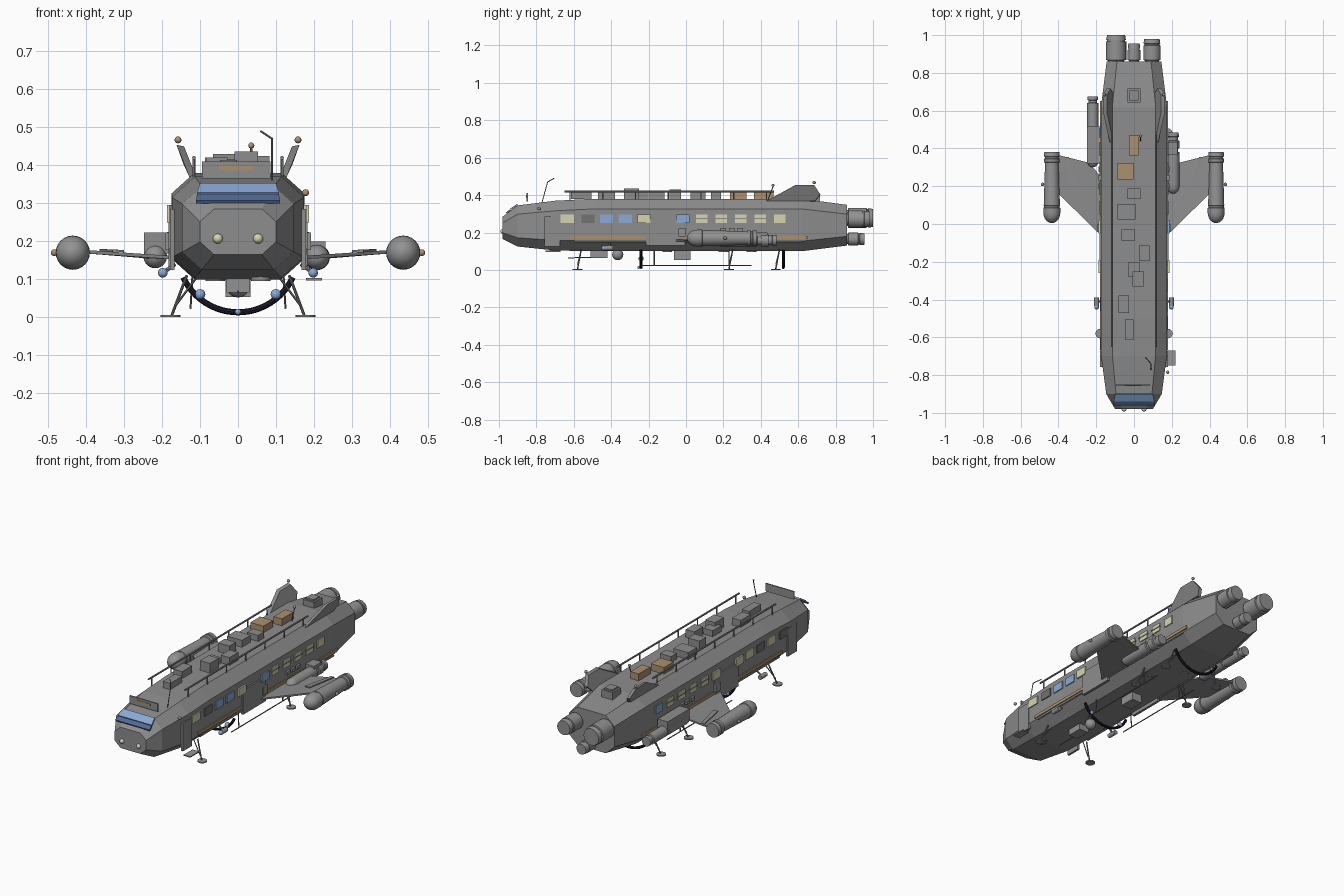
import bpy, bmesh, math
from mathutils import Vector, Matrix

if "Cube" in bpy.data.objects:
    bpy.data.objects.remove(bpy.data.objects["Cube"])


def mat(name, r, g, b):
    m = bpy.data.materials.new(name)
    m.diffuse_color = (r, g, b, 1)
    m.use_nodes = True
    m.node_tree.nodes["Principled BSDF"].inputs["Base Color"].default_value = m.diffuse_color
    return m


GREY = mat("hull grey", .27, .27, .27)
LIGHT = mat("machinery grey", .29, .29, .29)
DARK = mat("dark grey", .17, .17, .175)
BLACK = mat("blue black", .012, .01, .025)
BLUE = mat("window blue", .25, .40, .67)
NAVY = mat("deep blue", .08, .14, .29)
CREAM = mat("lit window cream", .68, .66, .44)
TAN = mat("tan", .41, .28, .16)


def finish(name, bm, material):
    bmesh.ops.recalc_face_normals(bm, faces=bm.faces[:])
    me = bpy.data.meshes.new(name)
    bm.to_mesh(me)
    bm.free()
    me.materials.append(material)
    ob = bpy.data.objects.new(name, me)
    bpy.context.collection.objects.link(ob)
    return ob


def loft(name, rings, material):
    """Skin a list of equal-length rings and cap both ends."""
    bm = bmesh.new()
    rows = [[bm.verts.new(p) for p in ring] for ring in rings]
    n = len(rows[0])
    for a, b in zip(rows, rows[1:]):
        for i in range(n):
            j = (i + 1) % n
            bm.faces.new((a[i], a[j], b[j], b[i]))
    bm.faces.new(rows[0])
    bm.faces.new(rows[-1])
    return finish(name, bm, material)


def box(name, c, size, material, rot=(0, 0, 0)):
    bm = bmesh.new()
    bmesh.ops.create_cube(bm, size=1, matrix=Matrix.Diagonal((*size, 1)))
    ob = finish(name, bm, material)
    ob.location, ob.rotation_euler = c, rot
    return ob


def ball(name, c, r, material):
    bm = bmesh.new()
    bmesh.ops.create_uvsphere(bm, u_segments=16, v_segments=10, radius=r)
    ob = finish(name, bm, material)
    ob.location = c
    return ob


def rod(name, a, b, r, material, n=8):
    a, b = Vector(a), Vector(b)
    q = (b - a).to_track_quat('Z', 'Y')
    ring = [q @ Vector((r * math.cos(t), r * math.sin(t), 0))
            for t in (2 * math.pi * i / n for i in range(n))]
    return loft(name, [[p + e for p in ring] for e in (a, b)], material)


def tube(name, x, z, profile, material, n=24):
    """Turned body along y from (y, radius) pairs."""
    return loft(name, [[(x + r * math.cos(2 * math.pi * i / n), y,
                         z + r * math.sin(2 * math.pi * i / n))
                        for i in range(n)] for y, r in profile], material)


def dome(y, r, depth):
    return [(y + depth * (1 - math.sin(t)), max(r * math.cos(t), .001))
            for t in (math.pi / 2 * k / 6 for k in range(6, -1, -1))]


def prism(name, pts, offset, material):
    return loft(name, [pts, [tuple(Vector(p) + Vector(offset)) for p in pts]], material)


def arc(name, y, R, zc, r, span):
    rings = []
    for k in range(25):
        t = math.radians(-span + 2 * span * k / 24)
        rings.append([((R + r * math.cos(u)) * math.sin(t), y + r * math.sin(u),
                       zc - (R + r * math.cos(u)) * math.cos(t))
                      for u in (2 * math.pi * i / 8 for i in range(8))])
    loft(name, rings, BLACK)


# Hull: octagonal sections (y, half width, bottom, top, chamfer)
def section(y, w, z0, z1, c):
    half = [(w - c, z0), (w, z0 + c * .9), (w, z1 - c * .9), (w - c, z1)]
    return [(x, y, z) for x, z in half] + [(-x, y, z) for x, z in half[::-1]]


loft("hull", [section(*s) for s in (
    (-.98, .10, .165, .285, .037), (-.90, .147, .125, .345, .052),
    (-.70, .174, .104, .37, .06), (-.50, .175, .10, .38, .06),
    (.62, .175, .10, .38, .06), (.86, .145, .13, .348, .055))], GREY)

# Cockpit glass with its darker sill, sign board and headlights
prism("windscreen", [(-.10, -.898, .345), (.10, -.898, .345),
                     (.108, -.937, .32), (-.108, -.937, .32)], (0, -.004, .008), BLUE)
prism("windscreen_sill", [(-.108, -.937, .316), (.108, -.937, .316),
                          (.11, -.958, .300), (-.11, -.958, .300)], (0, -.004, .008), NAVY)
box("sign_board", (-.005, -.85, .388), (.18, .008, .045), GREY)
box("sign_stripe", (-.005, -.855, .392), (.09, .003, .012), TAN)
for s in (1, -1):
    ball("headlight", (s * .053, -.98, .207), .013, CREAM)

# Rear engines with nozzle rings
for x, z, r, end in ((-.095, .278, .054, 1.0), (.095, .272, .046, .98), (0, .165, .034, .955)):
    tube("engine", x, z, [(.84, r * .8), (.866, r * .8), (.868, r), (end - .035, r),
                          (end - .033, r * .88), (end - .027, r * .88),
                          (end - .025, r * .97), (end, r * .88)], LIGHT)

for s in (1, -1):
    # Wings with tip pods
    prism("wing", [(s * .165, -.07, .152), (s * .40, .16, .168), (s * .40, .365, .168),
                   (s * .24, .325, .155), (s * .165, .24, .152)], (0, 0, .009), GREY)
    prism("wing_strip", [(s * .33, .18, .172), (s * .30, .18, .171), (s * .345, .355, .173),
                         (s * .365, .355, .174)], (0, 0, .006), GREY)
    tube("wing_pod", s * .435, .17, dome(.005, .045, .055) +
         [(.085, .045), (.087, .041), (.095, .041), (.097, .043),
          (.325, .036), (.327, .042), (.345, .042), (.347, .036),
          (.355, .036), (.357, .042), (.38, .04)], LIGHT)
    ball("pod_lamp", (s * .484, .21, .17), .009, TAN)

    # Tail fins leaning outward
    prism("tail_fin", [(s * .108, .43, .365), (s * .142, .585, .45), (s * .142, .685, .45),
                       (s * .124, .718, .40), (s * .108, .69, .365)], (s * .02, 0, .004), GREY)
    ball("fin_lamp", (s * .158, .685, .467), .009, TAN)

    # Roof rails and posts
    rod("roof_rail", (s * .116, -.65, .42), (s * .116, .47, .42), .005, GREY)
    for k in range(7):
        y = -.62 + k * .175
        rod("rail_post", (s * .116, y, .37), (s * .116, y, .42), .004, GREY, 6)

    # Long stripe and side conduits
    box("side_stripe", (s * .176, .015, .173), (.009, 1.27, .018), TAN)
    rod("side_conduit", (s * .176, -.6, .150), (s * .176, .62, .150), .004, GREY)

    # Front door, side hatch and searchlights
    box("door", (s * .173, -.715, .205), (.012, .085, .16), GREY)
    box("side_hatch", (s * .176, -.11, .2), (.014, .21, .14), GREY)
    box("hatch_rib", (s * .186, -.02, .2), (.012, .04, .045), LIGHT)
    rod("searchlight", (s * .198, -.435, .117), (s * .198, -.39, .117), .013, LIGHT, 12)
    ball("searchlight_lens", (s * .198, -.44, .117), .0125, BLUE)
    rod("searchlight_arm", (s * .165, -.41, .14), (s * .198, -.41, .117), .005, GREY)
    for y in (.2, .245, .29):
        box("side_box", (s * .18, y, .215), (.014, .03, .02), GREY)

    # Landing legs and foot pads
    for y, dy in ((-.56, -.02), (.25, -.02), (.5, -.02)):
        rod("landing_leg", (s * .135, y, .11), (s * .174, y + dy, .006), .004, DARK)
        rod("leg_brace", (s * .105, y, .11), (s * .165, y + dy, .03), .003, DARK, 6)
        rod("foot_pad", (s * .178, y + dy, 0), (s * .178, y + dy, .006), .026, LIGHT, 16)
    rod("skid_rail", (s * .125, -.24, .024), (s * .125, .35, .024), .003, DARK, 6)
    for y in (-.17, .23):
        rod("skid_strut", (s * .12, y, .11), (s * .125, y, .024), .003, DARK, 6)
    ball("arc_lamp", (s * .10, -.24, .06), .014, BLUE)

# Side windows: right and left rows
rows = {1: [(-.635, CREAM), (-.525, DARK), (-.425, BLUE), (-.325, BLUE), (-.225, CREAM),
            (-.015, BLUE)] + [(.085 + .104 * k, CREAM) for k in range(5)],
        -1: [(-.635, DARK), (-.525, CREAM), (-.425, DARK), (-.325, CREAM), (-.225, CREAM),
             (-.015, CREAM)] + [(.085 + .104 * k, CREAM) for k in range(4)] + [(.5, BLUE)]}
for s, row in rows.items():
    for y, m in row:
        w = .07 if y < .05 else .062
        x = .183 if -.25 < y < 0 else .176
        box("window", (s * x, y, .273), (.009, w, .046), m)
        if .05 < y < .45:
            box("window_bar", (s * .179, y, .275), (.007, w + .01, .007), GREY)

# Hull side thrusters
tube("side_thruster_right", .208, .158, dome(.16, .033, .04) +
     [(.38, .033), (.382, .026), (.40, .026), (.402, .034), (.44, .034), (.442, .025),
      (.46, .025), (.462, .03), (.485, .028)], LIGHT)
tube("side_thruster_left", -.218, .16, dome(.30, .031, .035) +
     [(.5, .03), (.502, .024), (.515, .024), (.517, .03), (.64, .03), (.642, .023),
      (.655, .023), (.657, .028), (.675, .027)], LIGHT)
box("thruster_mount_left", (-.215, .42, .195), (.065, .20, .055), GREY)
box("thruster_mount_right", (.20, .40, .18), (.06, .07, .04), GREY)
box("door_step", (.20, -.71, .10), (.042, .08, .006), LIGHT)
ball("marker_lamp", (.178, -.785, .328), .009, TAN)

# Roof boxes: x, y, width, length, top height, colour
for x, y, w, l, top, m in (
        (-.045, .28, .083, .088, .418, TAN), (0, .415, .052, .105, .42, TAN),
        (0, .16, .07, .055, .415, GREY), (-.04, .065, .095, .08, .42, GREY),
        (-.03, -.058, .072, .06, .43, GREY), (.055, -.155, .055, .08, .425, GREY),
        (0, -.24, .06, .08, .415, GREY), (.022, -.292, .062, .08, .436, GREY),
        (-.055, -.425, .056, .092, .42, GREY), (-.025, -.56, .046, .11, .414, GREY)):
    box("roof_box", (x, y, (top + .378) / 2), (w, l, top - .378), m)
box("roof_hatch", (0, .68, .385), (.07, .075, .05), GREY)
box("hatch_lid", (0, .68, .413), (.05, .055, .012), GREY)
rod("roof_mast", (.035, .44, .38), (.035, .465, .445), .003, DARK, 6)
ball("mast_lamp", (.035, .465, .452), .008, TAN)

# Bent whip antenna
rod("antenna_lower", (.09, -.77, .36), (.09, -.74, .47), .0025, DARK, 6)
rod("antenna_upper", (.09, -.74, .47), (.06, -.705, .49), .0025, DARK, 6)

# Belly hoops and sensors
for y in (.52, -.24):
    arc("belly_hoop", y, .159, .172, .008, 65)
ball("hoop_lamp", (0, -.252, .014), .008, BLUE)
box("belly_box", (0, -.465, .085), (.06, .09, .04), LIGHT)
ball("belly_sensor", (0, -.365, .082), .03, LIGHT)
rod("sensor_probe", (0, -.50, .068), (0, -.63, .064), .003, DARK, 6)
box("belly_box", (0, -.02, .078), (.066, .09, .05), LIGHT)
for x, y in ((.06, -.7), (-.06, -.1), (.06, .2), (-.06, .35)):
    rod("belly_hatch", (x, y, .096), (x, y, .108), .026, GREY, 12)

# Smooth the round parts while keeping hard edges
for ob in bpy.context.scene.objects:
    ob.select_set(True)
    bpy.context.view_layer.objects.active = ob
bpy.ops.object.shade_smooth_by_angle(angle=math.radians(32))
bpy.data.objects["hull"].data.shade_flat()
